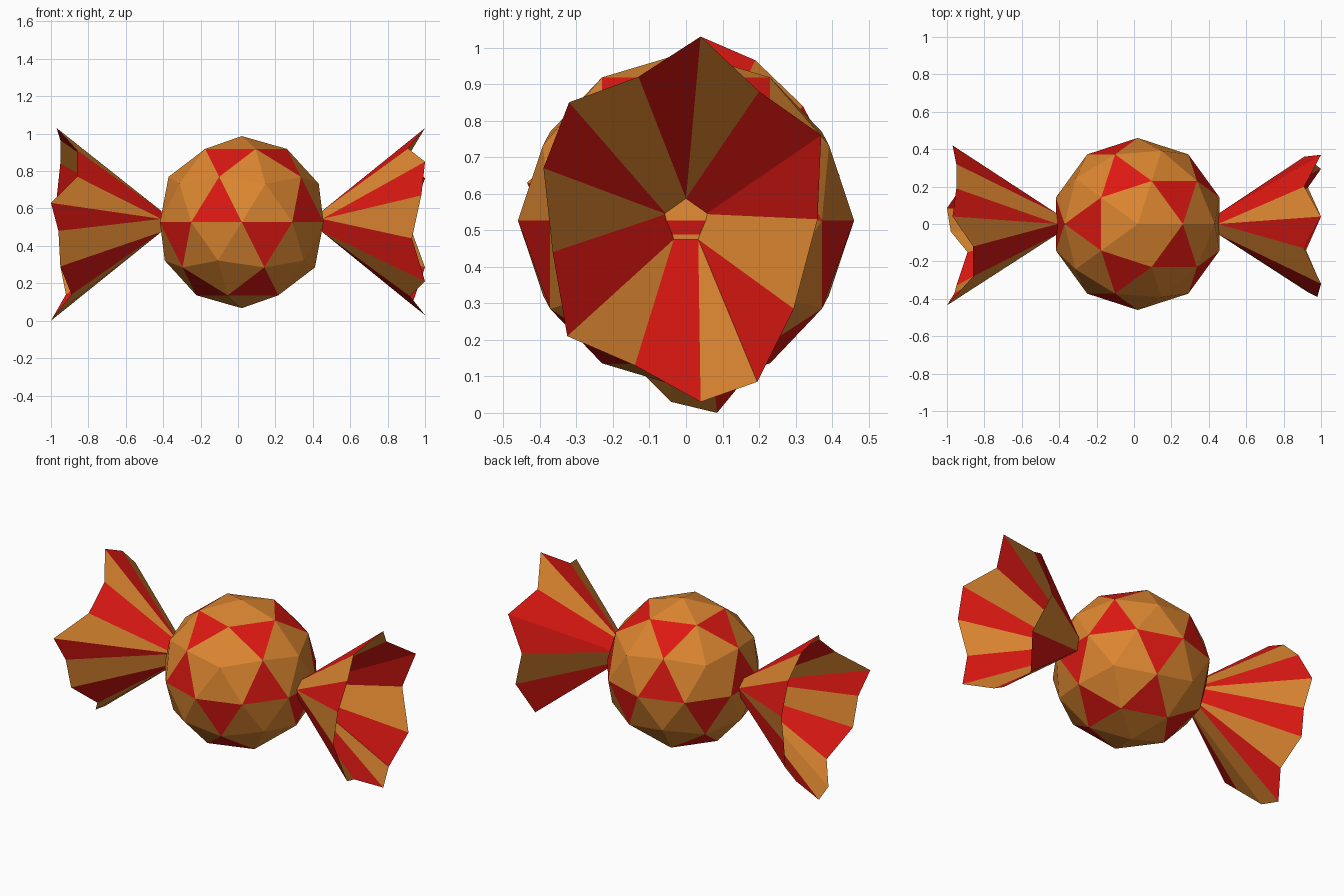
import bpy, bmesh
from math import sin, cos, pi, radians
from mathutils import Vector

if "Cube" in bpy.data.objects:
    bpy.data.objects.remove(bpy.data.objects["Cube"])


def material(name, rgb):
    m = bpy.data.materials.new(name)
    m.diffuse_color = (*rgb, 1)
    m.use_nodes = True
    m.node_tree.nodes["Principled BSDF"].inputs["Base Color"].default_value = m.diffuse_color
    return m


MATS = [material("orange", (0.72, 0.24, 0.03)), material("red", (0.72, 0.009, 0.006))]
MID_Z = 0.525


def finish(bm, name):
    mesh = bpy.data.meshes.new(name)
    bm.to_mesh(mesh)
    bm.free()
    for m in MATS:
        mesh.materials.append(m)
    obj = bpy.data.objects.new(name, mesh)
    bpy.context.collection.objects.link(obj)
    return obj


# Candy ball: red where a facet touches no five-edged corner
bm = bmesh.new()
bmesh.ops.create_icosphere(bm, subdivisions=2, radius=0.46)
for f in bm.faces:
    f.material_index = int(all(len(v.link_edges) == 6 for v in f.verts))
finish(bm, "candy_ball").location = (0.02, 0, MID_Z + 0.002)


# Pleated wrapper end: fans out from a small five-sided throat to an uneven rim
def wrapper(name, throat_x, rim, stripes):
    bm = bmesh.new()
    throat = [bm.verts.new((throat_x, 0.057 * sin(2 * pi * i / 5),
                            MID_Z + 0.062 * cos(2 * pi * i / 5))) for i in range(5)]
    outer = [bm.verts.new(p) for p in rim]

    def nearest(v):
        d = Vector((0, v.co.y, v.co.z - MID_Z)).normalized()
        return max(throat, key=lambda t: d.dot((t.co - Vector((throat_x, 0, MID_Z))).normalized()))

    bm.faces.new(throat)
    for i, a in enumerate(outer):
        b = outer[(i + 1) % len(outer)]
        ta, tb = nearest(a), nearest(b)
        face = bm.faces.new([a, b, tb] if ta == tb else [a, b, tb, ta])
        face.material_index = int(stripes[i] == "R")
    bmesh.ops.recalc_face_normals(bm, faces=bm.faces)
    finish(bm, name)


wrapper("right_wrapper", 0.45, [
    (0.91, -0.13, 0.92), (1.0, 0.04, 1.03), (0.91, 0.20, 0.88), (1.0, 0.37, 0.76),
    (0.91, 0.36, 0.53), (1.0, 0.295, 0.285), (0.93, 0.195, 0.085), (1.0, 0.04, 0.03),
    (0.92, -0.14, 0.13), (1.0, -0.325, 0.21), (0.93, -0.365, 0.44),
    (0.98, -0.39, 0.67), (1.0, -0.32, 0.85)], "RORRORORORORO")

wrapper("left_wrapper", -0.41, [
    (-0.97, 0.04, 1.03), (-0.95, 0.19, 0.965), (-0.95, 0.32, 0.84), (-0.97, 0.42, 0.65),
    (-0.95, 0.37, 0.47), (-0.95, 0.35, 0.29), (-0.92, 0.20, 0.14), (-1.0, 0.085, 0.0),
    (-0.98, -0.04, 0.03), (-0.89, -0.15, 0.14), (-0.95, -0.33, 0.29), (-0.96, -0.37, 0.48),
    (-1.0, -0.435, 0.63), (-0.86, -0.28, 0.77), (-0.86, -0.12, 0.91)], "RORORORO" "ORORORO")
